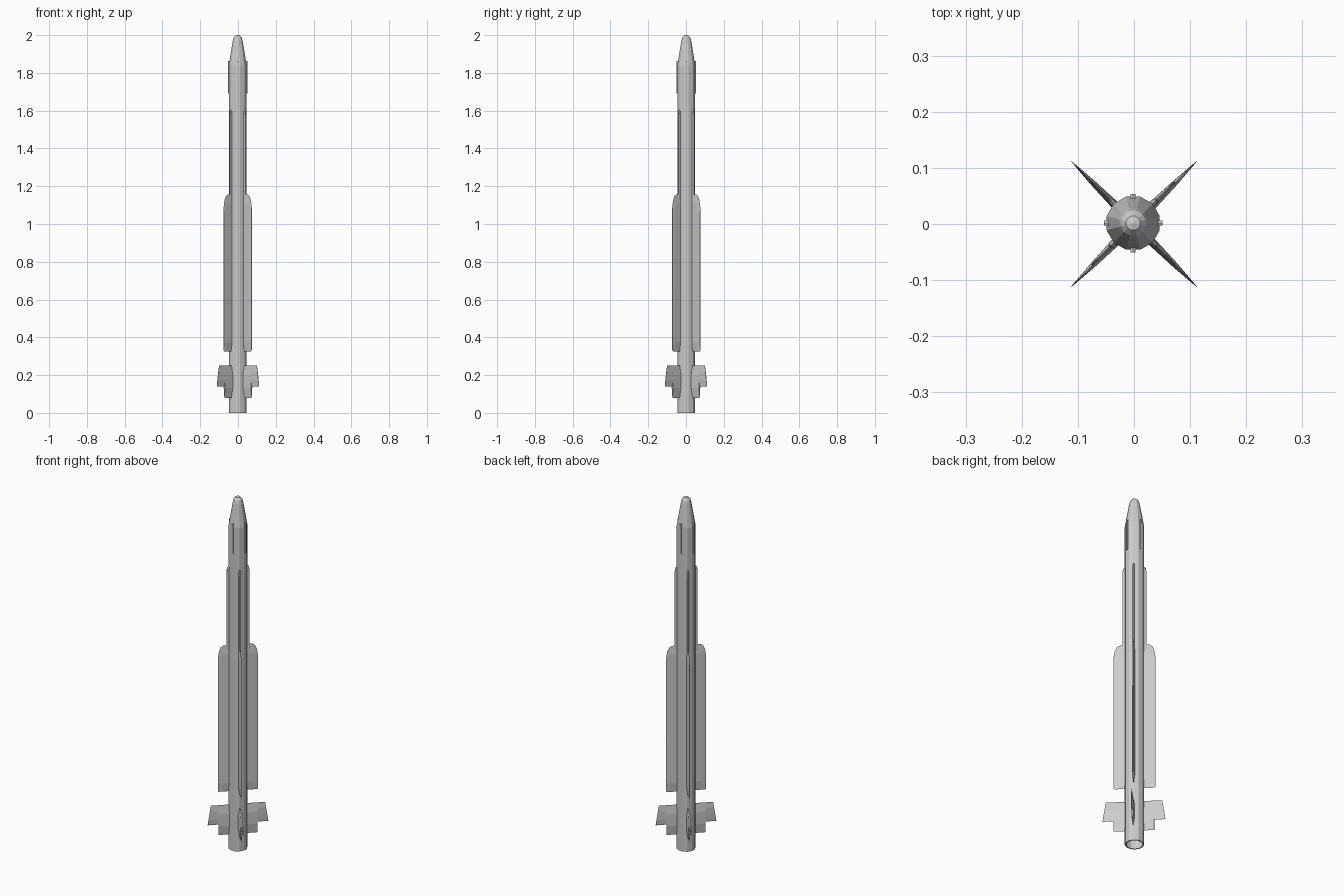
import bpy, bmesh
from math import pi, cos, sin

if "Cube" in bpy.data.objects:
    bpy.data.objects.remove(bpy.data.objects["Cube"])

CX, CY = -0.0015, 0.0015      # slight offset of the body axis


def finish(name, verts, faces, loc=(0, 0, 0), rot=0):
    me = bpy.data.meshes.new(name)
    me.from_pydata(verts, [], faces)
    bm = bmesh.new()
    bm.from_mesh(me)
    bmesh.ops.remove_doubles(bm, verts=bm.verts, dist=1e-6)
    bmesh.ops.recalc_face_normals(bm, faces=bm.faces)
    bm.to_mesh(me)
    bm.free()
    ob = bpy.data.objects.new(name, me)
    ob.location = loc
    ob.rotation_euler.z = rot
    bpy.context.collection.objects.link(ob)
    return ob


def lathe(name, profile, n):
    verts = [(r * cos(2 * pi * (i + .5) / n), r * sin(2 * pi * (i + .5) / n), z)
             for r, z in profile for i in range(n)]
    faces = [(k * n + i, k * n + (i + 1) % n, (k + 1) * n + (i + 1) % n, (k + 1) * n + i)
             for k in range(len(profile) - 1) for i in range(n)]
    return finish(name, verts, faces, (CX, CY, 0))


def blade(name, stations, edge, rot, loc=(0, 0, 0)):
    """Lens-section fin; station = r_bottom, z_bottom, r_top, z_top, half thickness."""
    verts = []
    for rb, zb, rt, zt, t in stations:
        for f, s in ((0, 0), (edge, 1), (1 - edge, 1), (1, 0), (1 - edge, -1), (edge, -1)):
            verts.append((rb + (rt - rb) * f, s * t, zb + (zt - zb) * f))
    faces = [(k * 6 + i, k * 6 + (i + 1) % 6, k * 6 + 6 + (i + 1) % 6, k * 6 + 6 + i)
             for k in range(len(stations) - 1) for i in range(6)]
    last = 6 * (len(stations) - 1)
    faces += [tuple(range(6)), tuple(range(last, last + 6))]
    return finish(name, verts, faces, loc, rot)


# Body tube with tapered nose and recessed exhaust
lathe("body", [(0, .1), (.043, .1), (.043, 0), (.049, 0), (.049, 1.84), (.044, 1.87),
               (.028, 1.965), (.023, 1.985), (.013, 1.997), (0, 2.0)], 12)

long_fin = [(.03, .325, .03, 1.16, .007), (.08, .325, .078, 1.155, .004),
            (.092, .325, .09, 1.145, .003), (.1, .325, .099, 1.125, .002),
            (.105, .33, .105, 1.09, .001)]
tail_fin = [(.03, .08, .03, .25, .008), (.102, .08, .102, .25, .005),
            (.102, .14, .102, .25, .005), (.159, .14, .142, .25, .001)]

for q in range(4):
    diag, axis = pi / 4 + q * pi / 2, q * pi / 2
    # Long mid fins and tail fins on the diagonals
    blade(f"long_fin_{q}", long_fin, .06, diag, (CX, CY, 0))
    blade(f"tail_fin_{q}", tail_fin, .3, diag)
    # Narrow strakes ahead of the long fins
    blade(f"strake_{q}", [(.04, 1.1, .04, 1.61, .005), (.057, 1.1, .057, 1.6, .004),
                          (.06, 1.1, .06, 1.58, .002)], .02, diag, (CX, CY, 0))
    # Small antenna strips near the nose
    blade(f"nose_strip_{q}", [(.04, 1.69, .04, 1.862, .005),
                              (.052, 1.69, .052, 1.862, .0045)], .01, axis, (CX, CY, 0))
